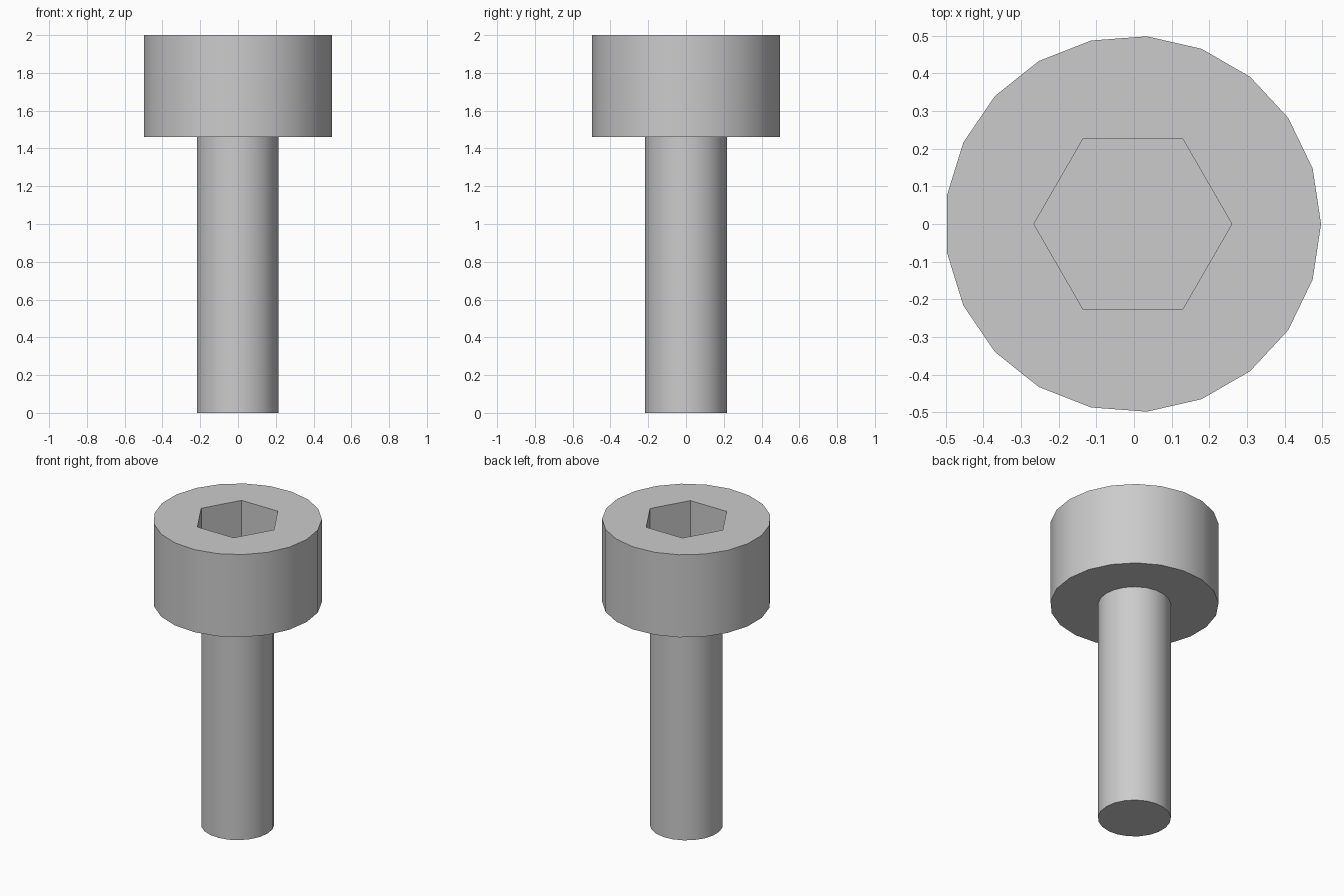
import bpy
import math

default = bpy.data.objects.get("Cube")
if default:
    bpy.data.objects.remove(default, do_unlink=True)

# Dimensions
CENTRE_X = -0.003
SIDES = 21
HEAD_BASE, TOP = 1.46, 2.0
SOCKET_DEPTH = 0.27

# Single plain steel colour
steel = bpy.data.materials.new("steel_grey")
steel.use_nodes = True
colour = (0.6, 0.6, 0.6, 1)
steel.diffuse_color = colour
steel.node_tree.nodes["Principled BSDF"].inputs["Base Color"].default_value = colour


def prism(name, sides, radius, bottom, top):
    """Upright prism with one corner pointing to +x."""
    bpy.ops.mesh.primitive_cylinder_add(
        vertices=sides, radius=radius, depth=top - bottom,
        location=(CENTRE_X, 0, (bottom + top) / 2))
    obj = bpy.context.object
    obj.name = name
    # The primitive starts its first corner on +y
    obj.rotation_euler.z = -math.pi / 2
    bpy.ops.object.transform_apply(location=False, rotation=True, scale=False)
    obj.data.materials.append(steel)
    return obj


def smooth(obj):
    bpy.ops.object.select_all(action="DESELECT")
    obj.select_set(True)
    bpy.context.view_layer.objects.active = obj
    bpy.ops.object.shade_smooth_by_angle(angle=math.radians(30))


# Shank
smooth(prism("shank", SIDES, 0.2165, 0, HEAD_BASE))

# Head with a hexagonal socket cut into its top
head = prism("head", SIDES, 0.5, HEAD_BASE, TOP)
cutter = prism("socket_cutter", 6, 0.263, TOP - SOCKET_DEPTH, TOP + 0.1)
cutter.hide_render = True

cut = head.modifiers.new("socket", "BOOLEAN")
cut.operation = "DIFFERENCE"
cut.solver = "EXACT"
cut.object = cutter
bpy.context.view_layer.objects.active = head
bpy.ops.object.modifier_apply(modifier=cut.name)
bpy.data.objects.remove(cutter, do_unlink=True)
smooth(head)
